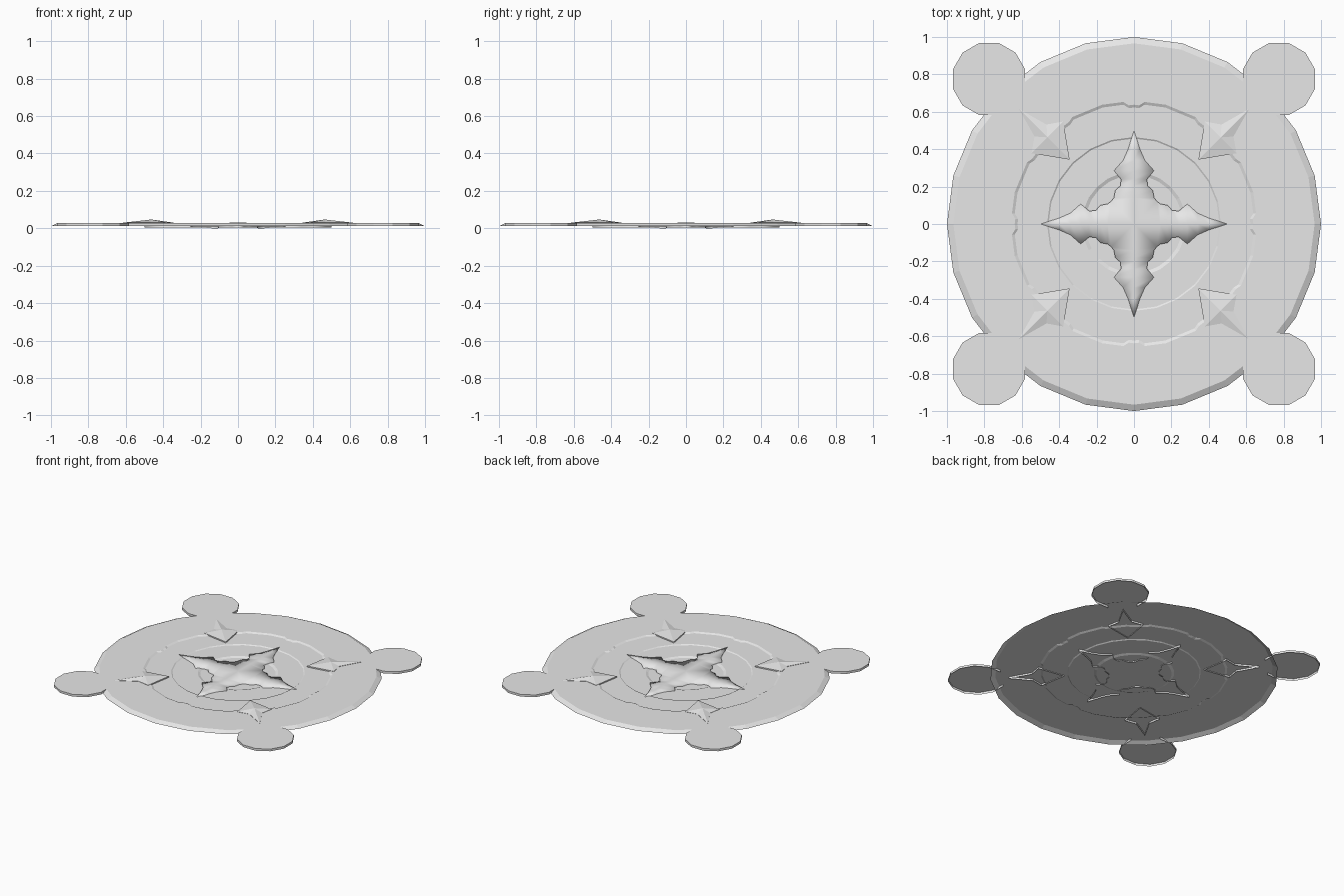
import bpy, bmesh
from math import sin, cos, pi, radians, hypot

cube = bpy.data.objects.get("Cube")
if cube:
    bpy.data.objects.remove(cube)

grey = bpy.data.materials.new("light grey")
grey.use_nodes = True
grey.diffuse_color = (0.8, 0.8, 0.8, 1)
bsdf = next(n for n in grey.node_tree.nodes if n.type == 'BSDF_PRINCIPLED')
bsdf.inputs["Base Color"].default_value = (0.8, 0.8, 0.8, 1)

TOP, SKIRT = 0.028, 0.011


def finish(name, bm, smooth=False):
    mesh = bpy.data.meshes.new(name)
    bm.to_mesh(mesh)
    bm.free()
    mesh.materials.append(grey)
    for p in mesh.polygons:
        p.use_smooth = smooth
    ob = bpy.data.objects.new(name, mesh)
    bpy.context.collection.objects.link(ob)
    return ob


def bridge(bm, outer, inner):
    """Join two closed loops, facing up or outward."""
    n = len(outer)
    for i in range(n):
        j = (i + 1) % n
        bm.faces.new((outer[i], outer[j], inner[j], inner[i]))


# Stepped disc: an open shell with a sloped rim and sunken rings
def ring_radius(deg, r, notched):
    sector = deg % 15 - 7.5
    r *= cos(radians(7.5)) / cos(radians(sector))
    if notched:
        from_axis = abs((deg + 45) % 90 - 45)
        if from_axis < 3:
            r -= 0.022
        elif from_axis > 30:
            r -= 0.01
    return r


profile = [(1.0, SKIRT, False), (0.966, TOP, False), (0.66, TOP, True),
           (0.645, 0.021, True), (0.465, 0.021, False), (0.457, 0.016, False),
           (0.28, 0.016, False), (0.262, 0.009, False)]
bm = bmesh.new()
loops = []
for r, z, notched in profile:
    loop = []
    for i in range(144):
        deg = i * 2.5
        rr, a = ring_radius(deg, r, notched), radians(deg)
        loop.append(bm.verts.new((rr * cos(a), rr * sin(a), z)))
    loops.append(loop)
for outer, inner in zip(loops, loops[1:]):
    bridge(bm, outer, inner)
bm.faces.new(loops[-1])
finish("stepped_disc", bm)

# Corner lobes: twelve-sided tabs with walls only outside the disc
for sx, sy, name in ((1, 1, "back_left"), (-1, 1, "back_right"),
                     (-1, -1, "front_right"), (1, -1, "front_left")):
    bm = bmesh.new()
    rings = []
    for z in (SKIRT, TOP):
        rings.append([bm.verts.new((sx * 0.775 + 0.2 * cos(a), sy * 0.775 + 0.2 * sin(a), z))
                      for a in (pi / 12 + i * pi / 6 for i in range(12))])
    bridge(bm, *rings)
    bm.faces.new(rings[1])
    hidden = [f for f in bm.faces if len(f.verts) == 4
              and hypot(*f.calc_center_median().xy) < 0.93]
    bmesh.ops.delete(bm, geom=hidden, context='FACES')
    finish(name + "_lobe", bm)

# Corner spikes: faceted darts with a radial ridge
dart = [(0.87, 0), (0.707, 0.045), (0.655, 0.12), (0.487, 0),
        (0.655, -0.12), (0.707, -0.045)]
for k, name in enumerate(("back_left", "back_right", "front_right", "front_left")):
    a = pi / 4 + k * pi / 2
    bm = bmesh.new()

    def place(u, v, z):
        return bm.verts.new((u * cos(a) - v * sin(a), u * sin(a) + v * cos(a), z))

    low = [place(u, v, 0.014) for u, v in dart]
    edge = [place(u, v, TOP + 0.002) for u, v in dart]
    peak = place(0.655, 0, 0.047)
    bridge(bm, low, edge)
    for i in range(6):
        bm.faces.new((edge[i], edge[(i + 1) % 6], peak))
    finish(name + "_spike", bm)

# Central star: four ornate arms with rounded ridges
arm = [(0.4, 0.032), (0.34, 0.058), (0.285, 0.107), (0.24, 0.07),
       (0.205, 0.072), (0.18, 0.1), (0.14, 0.108)]
bm = bmesh.new()
centre = bm.verts.new((0, 0, 0.03))
edge, ridges = [], []
for k in range(4):
    c, s = round(cos(k * pi / 2)), round(sin(k * pi / 2))

    def turn(u, v, z):
        return bm.verts.new((u * c - v * s, u * s + v * c, z))

    tip = turn(0.5, 0, 0.023)
    right = [turn(u, -v, 0.021) for u, v in arm]
    left = [turn(u, v, 0.021) for u, v in arm]
    ridge = [turn(u, 0, 0.029) for u, v in arm]
    for i in range(len(arm) - 1):
        bm.faces.new((right[i], ridge[i], ridge[i + 1], right[i + 1]))
        bm.faces.new((ridge[i], left[i], left[i + 1], ridge[i + 1]))
    bm.faces.new((right[0], tip, ridge[0]))
    bm.faces.new((tip, left[0], ridge[0]))
    corner = turn(0.122, 0.122, 0.021)
    edge += right[::-1] + [tip] + left + [corner]
    ridges.append((right[-1], ridge[-1], left[-1], corner))
for k in range(4):
    right, ridge, left, corner = ridges[k]
    bm.faces.new((ridge, left, corner, centre))
    bm.faces.new((ridges[k - 1][3], right, ridge, centre))
low = [bm.verts.new((v.co.x, v.co.y, 0 if hypot(*v.co.xy) < 0.2 else 0.004)) for v in edge]
bridge(bm, low, edge)
bmesh.ops.recalc_face_normals(bm, faces=bm.faces)
if centre.link_faces[0].normal.z < 0:
    bmesh.ops.reverse_faces(bm, faces=bm.faces)
finish("central_star", bm, smooth=True)
